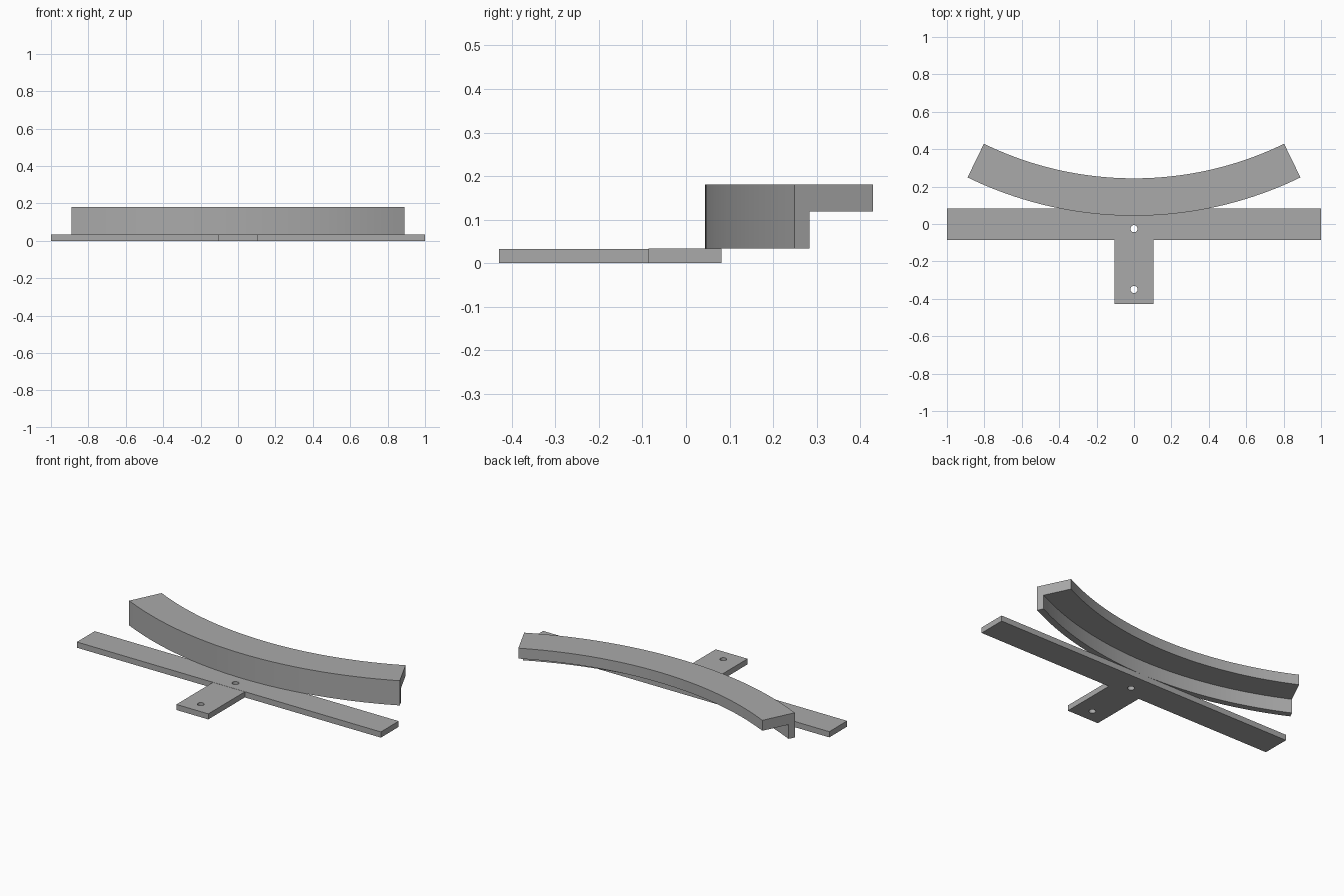
import bpy, bmesh
from math import sin, cos, asin, radians, tau

cube = bpy.data.objects.get("Cube")
if cube:
    bpy.data.objects.remove(cube, do_unlink=True)

grey = bpy.data.materials.new("plain grey")
grey.use_nodes = True
grey.diffuse_color = (0.4, 0.4, 0.4, 1)
grey.node_tree.nodes["Principled BSDF"].inputs["Base Color"].default_value = (0.4, 0.4, 0.4, 1)


def finish(obj):
    bpy.ops.object.select_all(action='DESELECT')
    obj.select_set(True)
    bpy.context.view_layer.objects.active = obj
    if obj.type == 'CURVE':
        bpy.ops.object.convert(target='MESH')
    bpy.ops.object.shade_smooth_by_angle(angle=radians(30))


def drilled_plate(name, x, y0, y1, height, hole_y, hole_r=0.019):
    """Rectangular plate with a round through hole on its centre line."""
    curve = bpy.data.curves.new(name, 'CURVE')
    curve.dimensions = '2D'
    curve.fill_mode = 'BOTH'
    curve.extrude = height / 2
    outline = [(-x, y0), (x, y0), (x, y1), (-x, y1)]
    hole = [(hole_r * cos(tau * i / 32), hole_y + hole_r * sin(tau * i / 32)) for i in range(32)]
    for points in (outline, hole):
        spline = curve.splines.new('POLY')
        spline.points.add(len(points) - 1)
        for p, (px, py) in zip(spline.points, points):
            p.co = (px, py, 0, 1)
        spline.use_cyclic_u = True
    curve.materials.append(grey)
    obj = bpy.data.objects.new(name, curve)
    obj.location.z = height / 2
    bpy.context.collection.objects.link(obj)
    finish(obj)


def curved_rail(name, profile, centre_y, half_angle, steps=48):
    """Sweep a (radius, height) profile along an arc bulging to the front."""
    bm = bmesh.new()
    rings = []
    for i in range(steps + 1):
        a = half_angle * (2 * i / steps - 1)
        rings.append([bm.verts.new((r * sin(a), centre_y - r * cos(a), z)) for r, z in profile])
    n = len(profile)
    for r0, r1 in zip(rings, rings[1:]):
        for k in range(n):
            bm.faces.new((r0[k], r0[(k + 1) % n], r1[(k + 1) % n], r1[k]))
    bm.faces.new(rings[0])
    bm.faces.new(rings[-1])
    bmesh.ops.recalc_face_normals(bm, faces=bm.faces)
    mesh = bpy.data.meshes.new(name)
    bm.to_mesh(mesh)
    bm.free()
    mesh.materials.append(grey)
    obj = bpy.data.objects.new(name, mesh)
    bpy.context.collection.objects.link(obj)
    finish(obj)


# Flat T-shaped base: long crossbar and mounting tab
drilled_plate("crossbar", 1.0, -0.086, 0.082, 0.034, -0.025)
drilled_plate("mounting_tab", 0.105, -0.429, -0.086, 0.033, -0.35)

# Curved rail with an L section: front wall and top flange
outer, inner, wall = 2.034, 1.834, 0.038
low, under, top = 0.034, 0.119, 0.181
section = [(outer, low), (outer, top), (inner, top), (inner, under),
           (outer - wall, under), (outer - wall, low)]
curved_rail("curved_rail", section, outer + 0.044, asin(0.89 / outer))
